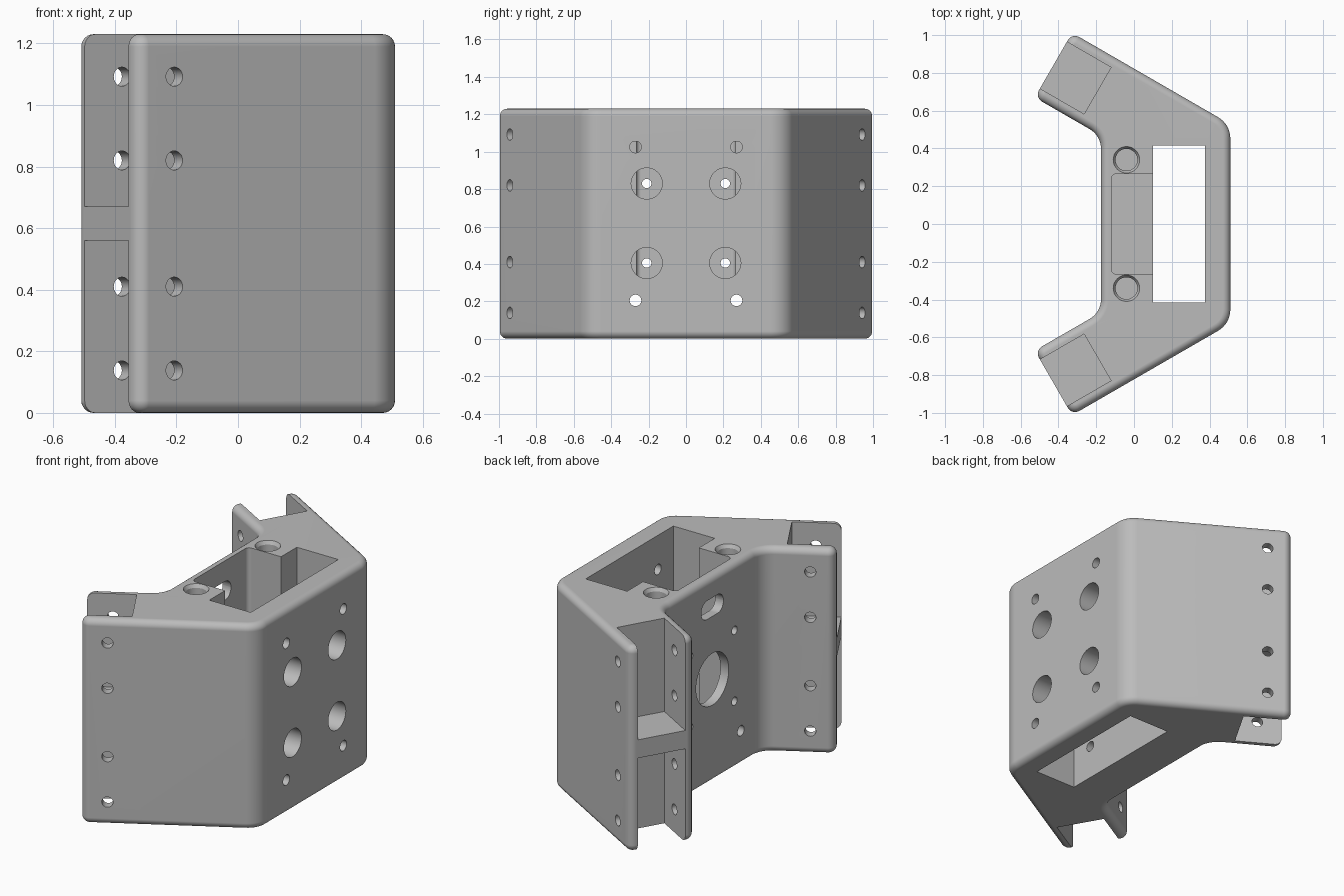
import bpy, bmesh
from math import pi
from mathutils import Vector, Matrix

if "Cube" in bpy.data.objects:
    bpy.data.objects.remove(bpy.data.objects["Cube"], do_unlink=True)

HEIGHT = 1.23
grey = bpy.data.materials.new("mid_grey")
grey.use_nodes = True
grey.diffuse_color = (0.5, 0.5, 0.5, 1)
grey.node_tree.nodes["Principled BSDF"].inputs["Base Color"].default_value = (0.5, 0.5, 0.5, 1)


def finish(bm, name):
    bmesh.ops.recalc_face_normals(bm, faces=bm.faces)
    mesh = bpy.data.meshes.new(name)
    bm.to_mesh(mesh)
    bm.free()
    mesh.materials.append(grey)
    obj = bpy.data.objects.new(name, mesh)
    bpy.context.collection.objects.link(obj)
    return obj


def rounded(corners, steps=8):
    """Outline from (x, y, radius) corners, each corner turned into an arc."""
    out = []
    for i, (x, y, r) in enumerate(corners):
        p = Vector((x, y, 0))
        if r == 0:
            out.append(p)
            continue
        before = Vector((*corners[i - 1][:2], 0))
        after = Vector((*corners[(i + 1) % len(corners)][:2], 0))
        d1, d2 = (before - p).normalized(), (after - p).normalized()
        half = d1.angle(d2) / 2
        reach = r / Vector((1, 0)).slerp(Vector((0, 1)), half / (pi / 2)).y
        centre = p + (d1 + d2).normalized() * reach
        t = (reach * reach - r * r) ** 0.5
        a, b = (p + d1 * t - centre).normalized(), (p + d2 * t - centre).normalized()
        out += [centre + a.slerp(b, k / steps) * r for k in range(steps + 1)]
    return out


def prism(name, corners, z0, z1, edge=0, matrix=Matrix()):
    bm = bmesh.new()
    face = bm.faces.new([bm.verts.new((p.x, p.y, z0)) for p in rounded(corners)])
    ext = bmesh.ops.extrude_face_region(bm, geom=[face])["geom"]
    verts = [g for g in ext if isinstance(g, bmesh.types.BMVert)]
    bmesh.ops.translate(bm, verts=verts, vec=(0, 0, z1 - z0))
    bmesh.ops.recalc_face_normals(bm, faces=bm.faces)
    if edge:
        rims = [e for e in bm.edges if abs(e.verts[0].co.z - e.verts[1].co.z) < 1e-5]
        bmesh.ops.bevel(bm, geom=rims, offset=edge, segments=6, profile=0.5,
                        affect='EDGES', clamp_overlap=False)
    bmesh.ops.transform(bm, matrix=matrix, verts=bm.verts)
    return finish(bm, name)


def rod(name, start, end, r1, r2=None, sides=32):
    start, end = Vector(start), Vector(end)
    axis = end - start
    turn = axis.to_track_quat('Z', 'Y').to_matrix().to_4x4()
    bm = bmesh.new()
    bmesh.ops.create_cone(bm, cap_ends=True, segments=sides, radius1=r1,
                          radius2=r1 if r2 is None else r2, depth=axis.length,
                          matrix=Matrix.Translation((start + end) / 2) @ turn)
    return finish(bm, name)


def box(name, x0, x1, y, z0, z1, r=0):
    return prism(name, [(x0, -y, r), (x1, -y, 0), (x1, y, 0), (x0, y, r)], z0, z1)


# Angled bracket body
half = [(0.51, 0.528, 0.13), (-0.328, 1.012, 0.045),
        (-0.5255, 0.67, 0.045), (-0.175, 0.468, 0.12)]
body = prism("bracket_body", half + [(x, -y, r) for x, y, r in reversed(half)],
             0, HEIGHT, edge=0.04)

# Central shaft and the recess behind it
cutters = [box("shaft_cut", 0.1, 0.375, 0.415, -0.1, 1.4),
           box("recess_cut", -0.12, 0.15, 0.265, 0.3, 1.4, r=0.025)]

# Round opening and cable slot in the back wall
cutters.append(rod("round_opening_cut", (-0.3, 0, 0.617), (0.05, 0, 0.617), 0.155, sides=64))
to_wall = Matrix(((0, 0, 1, 0), (1, 0, 0, 0), (0, 1, 0, 0), (0, 0, 0, 1)))
slot = [(sx * 0.105, 1.05 + sz * 0.056, 0.055) for sx, sz in ((-1, -1), (1, -1), (1, 1), (-1, 1))]
cutters.append(prism("slot_cut", slot, -0.3, 0.05, matrix=to_wall))

for side in (1, -1):
    # Screw holes through the front and back walls
    for z in (0.405, 0.83):
        y = side * 0.21
        cutters.append(rod("access_hole_cut", (0.25, y, z), (0.6, y, z), 0.083, sides=48))
        cutters.append(rod("screw_hole_cut", (-0.3, y, z), (0.05, y, z), 0.025))
    y = side * 0.27
    cutters.append(rod("upper_hole_cut", (0.25, y, 1.025), (0.6, y, 1.025), 0.031))
    cutters.append(rod("lower_hole_cut", (-0.3, y, 0.205), (0.6, y, 0.205), 0.031))

    # Blind bores with a chamfered mouth in the top
    y = side * 0.34
    cutters.append(rod("bore_cut", (-0.04, y, 0.95), (-0.04, y, 1.3), 0.058))
    cutters.append(rod("bore_mouth_cut", (-0.04, y, HEIGHT - 0.02),
                       (-0.04, y, HEIGHT + 0.01), 0.058, 0.076))

    # Sockets in the arm ends, with cross holes
    corner = Vector((-0.328, side * 1.012, 0))
    along = Vector((0.866, -0.5 * side, 0))
    across = Vector((-0.5, -0.866 * side, 0))
    socket = [corner + along * s + across * t
              for s, t in ((-0.1, 0.055), (0.27, 0.055), (0.27, 0.34), (-0.1, 0.34))]
    for z0, z1 in ((-0.1, 0.56), (0.67, 1.4)):
        cutters.append(prism("socket_cut", [(p.x, p.y, 0) for p in socket], z0, z1))
    for z in (0.138, 0.41, 0.82, 1.092):
        base = corner + along * 0.14 + Vector((0, 0, z))
        cutters.append(rod("cross_hole_cut", base - across * 0.1, base + across * 0.5, 0.031))

# Cut everything out of the body
bpy.context.view_layer.objects.active = body
body.select_set(True)
for cutter in cutters:
    cutter.hide_render = True
    mod = body.modifiers.new("cut", 'BOOLEAN')
    mod.operation = 'DIFFERENCE'
    mod.solver = 'EXACT'
    mod.object = cutter
    bpy.ops.object.modifier_apply(modifier=mod.name)
    bpy.data.objects.remove(cutter, do_unlink=True)

# Smooth curves, flat planes, one material slot
while len(body.data.materials) > 1:
    body.data.materials.pop()
for poly in body.data.polygons:
    poly.material_index = 0
bpy.ops.object.shade_smooth_by_angle(angle=pi / 6)
weighted = body.modifiers.new("flat_planes", 'WEIGHTED_NORMAL')
weighted.keep_sharp = True
